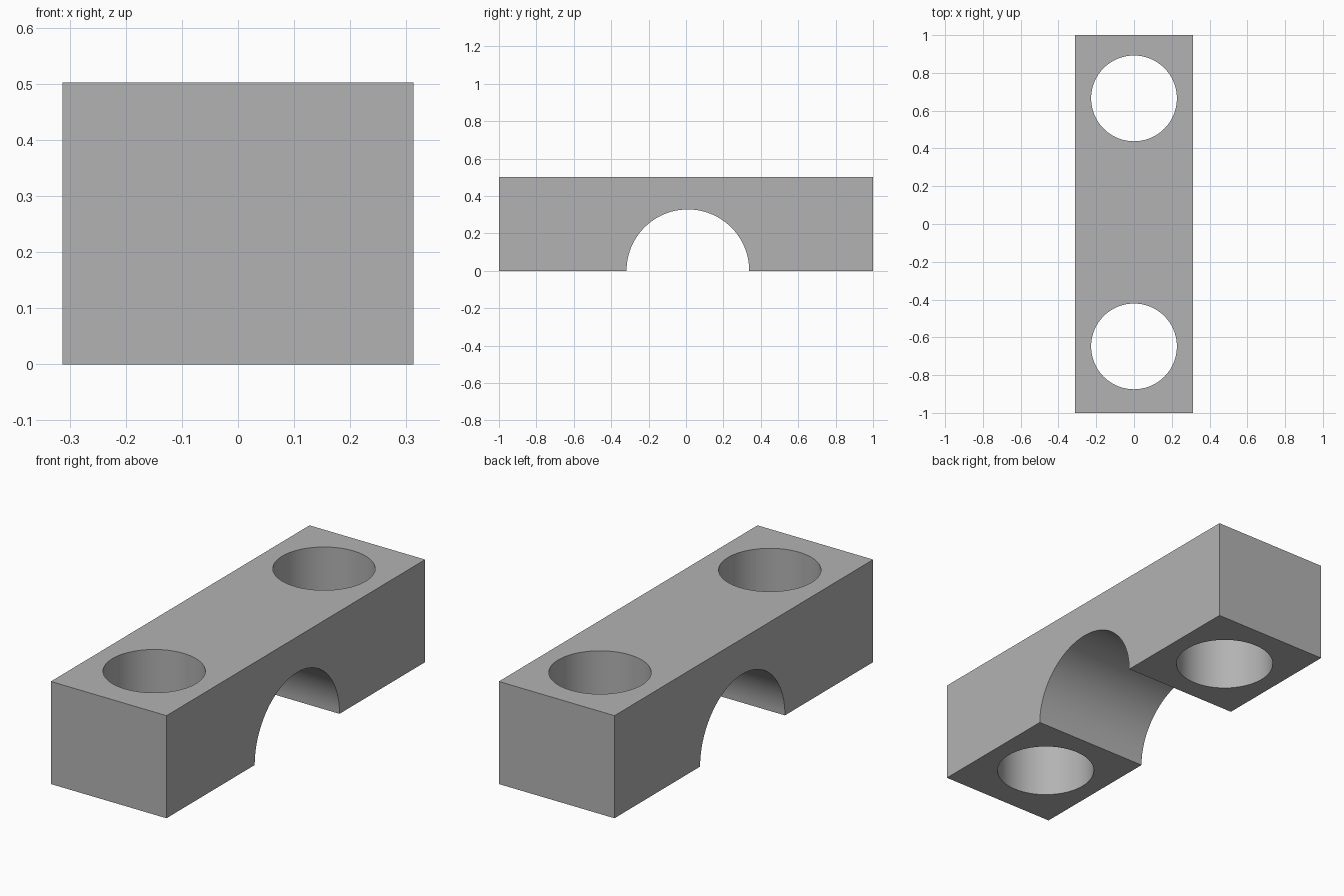
import bpy
import math

cube = bpy.data.objects.get("Cube")
if cube:
    bpy.data.objects.remove(cube, do_unlink=True)

WIDTH, LENGTH, HEIGHT = 0.626, 2.0, 0.502

# Single plain grey
grey = bpy.data.materials.new("plain grey")
grey.use_nodes = True
colour = (0.45, 0.45, 0.45, 1)
grey.diffuse_color = colour
grey.node_tree.nodes["Principled BSDF"].inputs["Base Color"].default_value = colour

# Rectangular block
bpy.ops.mesh.primitive_cube_add(size=1, location=(0, 0, HEIGHT / 2))
block = bpy.context.object
block.name = "clamp_block"
block.scale = (WIDTH, LENGTH, HEIGHT)
bpy.ops.object.transform_apply(location=True, rotation=True, scale=True)
block.data.materials.append(grey)


def drill(name, radius, location, rotation=(0, 0, 0)):
    """Cut a round hole through the block."""
    bpy.ops.mesh.primitive_cylinder_add(
        vertices=96, radius=radius, depth=2, location=location, rotation=rotation)
    cutter = bpy.context.object
    cutter.name = name
    cutter.hide_render = True
    cutter.data.materials.append(grey)
    cut = block.modifiers.new(name, "BOOLEAN")
    cut.operation = "DIFFERENCE"
    cut.solver = "EXACT"
    cut.object = cutter
    bpy.context.view_layer.objects.active = block
    bpy.ops.object.modifier_apply(modifier=cut.name)
    bpy.data.objects.remove(cutter, do_unlink=True)


# Half-round arch across the underside, then the two bolt holes
drill("arch_cutter", 0.328, (0, 0.01, 0), (0, math.pi / 2, 0))
drill("front_hole_cutter", 0.227, (0, -0.648, HEIGHT / 2))
drill("back_hole_cutter", 0.227, (0, 0.665, HEIGHT / 2))

# Smooth the bores, keep the edges sharp
bpy.ops.object.select_all(action="DESELECT")
block.select_set(True)
bpy.context.view_layer.objects.active = block
bpy.ops.object.shade_smooth_by_angle(angle=math.radians(30))
